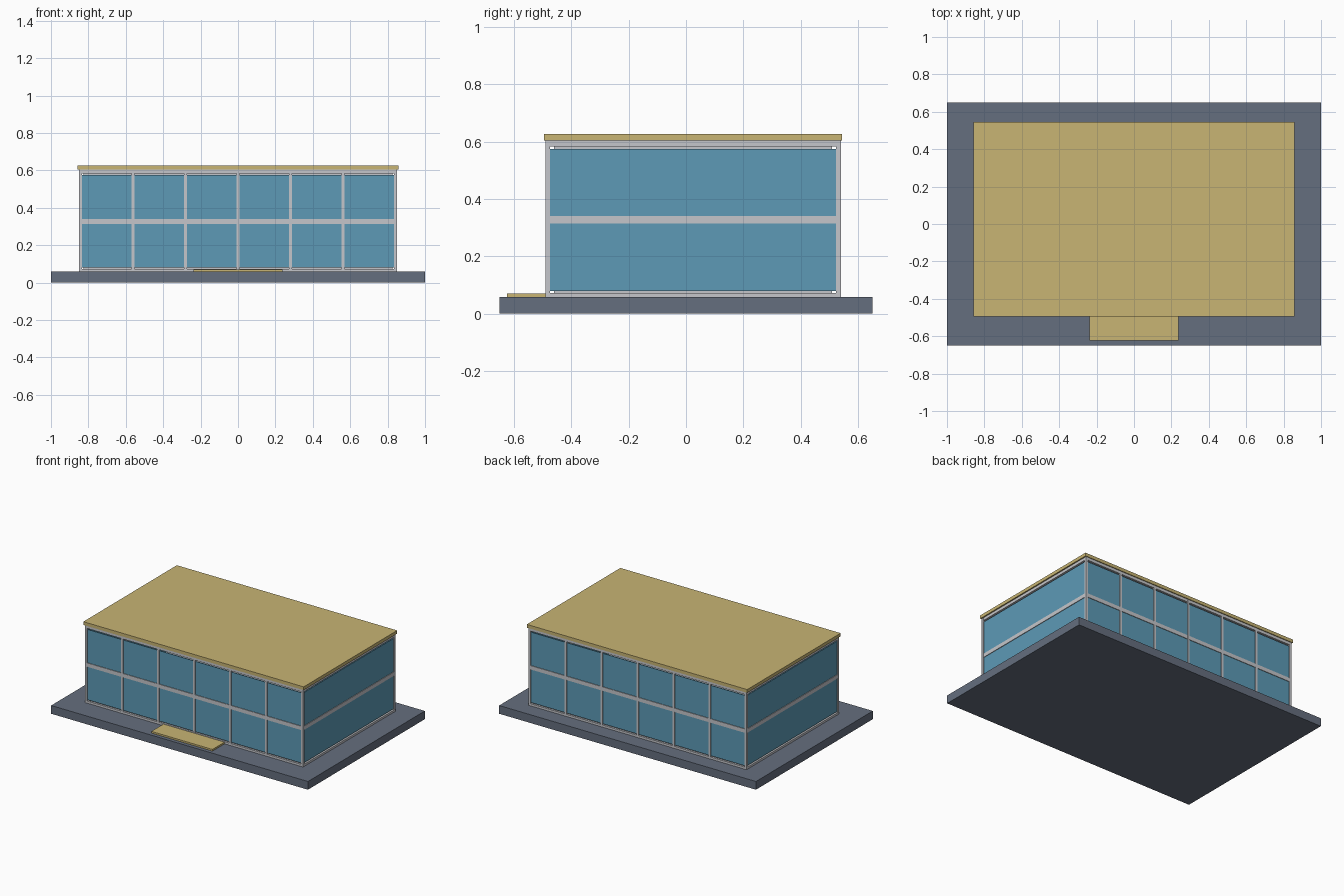
import bpy

if "Cube" in bpy.data.objects:
    bpy.data.objects.remove(bpy.data.objects["Cube"], do_unlink=True)


def material(name, rgb):
    mat = bpy.data.materials.new(name)
    mat.use_nodes = True
    colour = (*rgb, 1)
    mat.diffuse_color = colour
    node = next(n for n in mat.node_tree.nodes if n.type == "BSDF_PRINCIPLED")
    node.inputs["Base Color"].default_value = colour
    return mat


SLATE = material("slate_grey", (0.13, 0.157, 0.21))
GOLD = material("sand_gold", (0.58, 0.46, 0.174))
GLASS = material("blue_glass", (0.109, 0.323, 0.468))
METAL = material("light_metal", (0.56, 0.565, 0.595))


def box(name, x, y, z, mat):
    """Box from (min, max) ranges on each axis."""
    bpy.ops.mesh.primitive_cube_add(size=1)
    ob = bpy.context.object
    ob.name = name
    for v in ob.data.vertices:
        v.co = [r[0] if c < 0 else r[1] for c, r in zip(v.co, (x, y, z))]
    ob.data.materials.append(mat)
    return ob


def around(c, half):
    return (c - half, c + half)


# Frame centre lines
HX, BAYS, MID_Y, HY = 0.842, 6, 0.025, 0.507
BAR = 0.008
BASE, EAVE = 0.058, 0.604
GLASS_Z = (0.08, 0.575)
BEAMS = {"bottom": (BASE, 0.073), "middle": (0.314, 0.341), "top": (0.584, EAVE)}

# Ground slab, roof and entrance step
box("ground_slab", (-1, 1), (-0.65, 0.65), (0, BASE), SLATE)
box("roof", around(0, 0.858), around(MID_Y, 0.52), (EAVE, 0.627), GOLD)
box("entrance_step", around(0, 0.238), (-0.624, -0.49), (BASE, 0.07), GOLD)

# Inner floor and ceiling, set back from the facades
for name, z in (("inner_floor", (BASE, 0.081)), ("inner_ceiling", (0.574, EAVE))):
    box(name, around(0, 0.825), around(MID_Y, 0.485), z, METAL)

# Long facades: posts, beams and glazing
for side, sign in (("front", -1), ("back", 1)):
    y = MID_Y + sign * HY
    for i in range(BAYS + 1):
        x = -HX + i * 2 * HX / BAYS
        box(f"{side}_post_{i + 1}", around(x, BAR), around(y, BAR), (BASE, EAVE), METAL)
    for level, z in BEAMS.items():
        box(f"{side}_{level}_beam", around(0, HX), around(y, BAR * 0.9), z, METAL)
    box(f"{side}_glass", around(0, HX), around(y, 0.003), GLASS_Z, GLASS)

# Short facades: beams and glazing between the corner posts
for side, sign in (("right", -1), ("left", 1)):
    x = sign * HX
    for level, z in BEAMS.items():
        box(f"{side}_{level}_beam", around(x, BAR * 0.9), around(MID_Y, HY), z, METAL)
    box(f"{side}_glass", around(x, 0.003), around(MID_Y, HY), GLASS_Z, GLASS)
